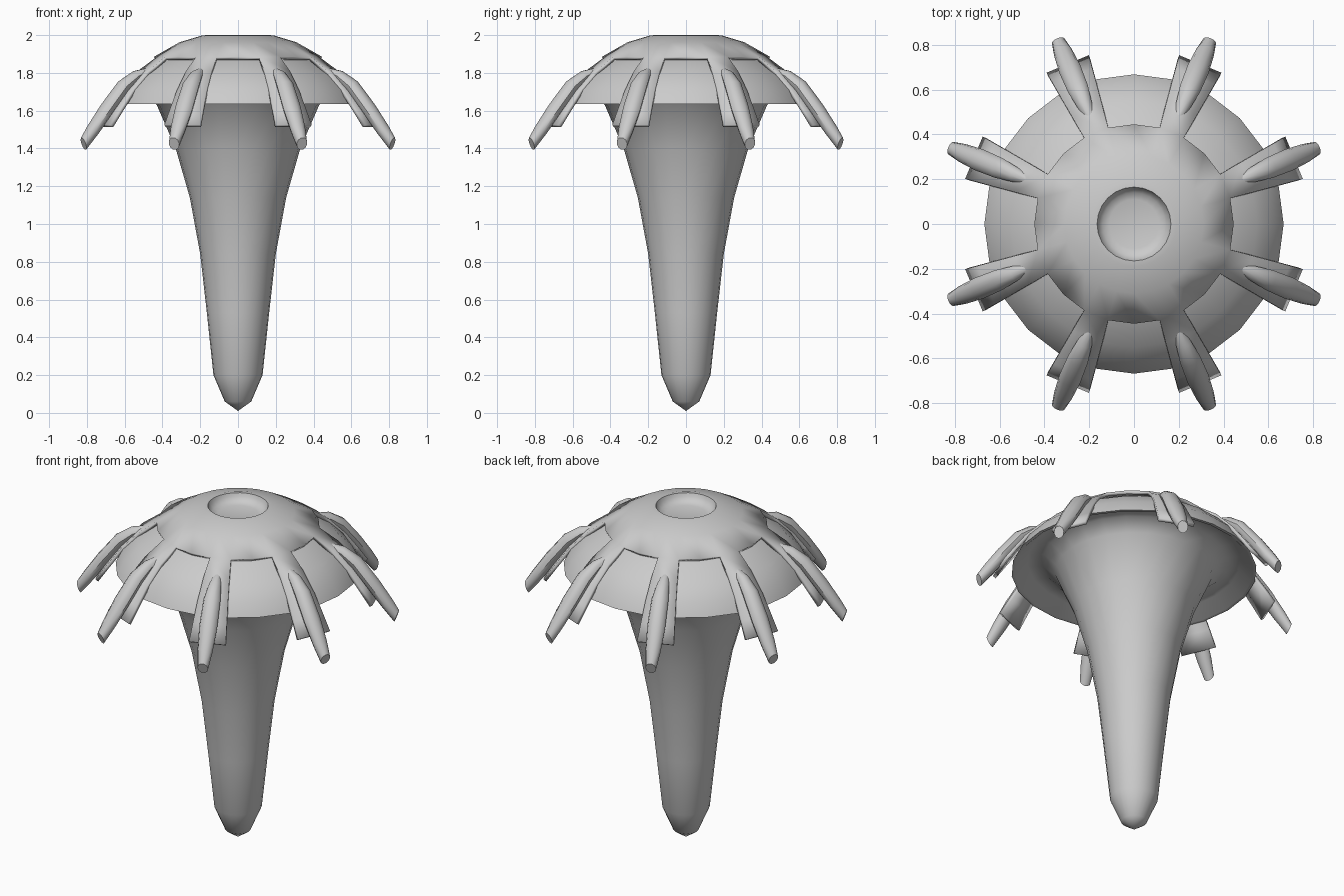
import bpy, bmesh, math
from math import cos, sin, pi

if "Cube" in bpy.data.objects:
    bpy.data.objects.remove(bpy.data.objects["Cube"])

SEG = 24


def finish(name, bm, angle=35):
    bmesh.ops.remove_doubles(bm, verts=bm.verts, dist=1e-5)
    bmesh.ops.recalc_face_normals(bm, faces=bm.faces)
    me = bpy.data.meshes.new(name)
    bm.to_mesh(me)
    bm.free()
    ob = bpy.data.objects.new(name, me)
    bpy.context.collection.objects.link(ob)
    bpy.ops.object.select_all(action='DESELECT')
    ob.select_set(True)
    bpy.context.view_layer.objects.active = ob
    bpy.ops.object.shade_smooth_by_angle(angle=math.radians(angle))
    return ob


def revolve(bm, profile, keep=lambda i: True):
    """Spin (radius, z) points around z, keeping only chosen segments."""
    def v(r, z, i):
        a = 2 * pi * i / SEG
        return bm.verts.new((r * cos(a), r * sin(a), z))
    for i in range(SEG):
        if not keep(i):
            continue
        for (r0, z0), (r1, z1) in zip(profile, profile[1:]):
            if r0 == 0:
                bm.faces.new((v(0, z0, 0), v(r1, z1, i), v(r1, z1, i + 1)))
            elif r1 == 0:
                bm.faces.new((v(r0, z0, i), v(0, z1, 0), v(r0, z0, i + 1)))
            else:
                bm.faces.new((v(r0, z0, i), v(r1, z1, i),
                              v(r1, z1, i + 1), v(r0, z0, i + 1)))


# Tapered stem flaring into the hollow underside and lower dome
bm = bmesh.new()
revolve(bm, [(0, 0.01), (0.07, 0.06), (0.13, 0.2), (0.165, 0.53), (0.2, 0.84),
             (0.255, 1.14), (0.33, 1.4), (0.43, 1.63), (0.5, 1.69), (0.58, 1.695),
             (0.65, 1.635), (0.668, 1.635), (0.63, 1.71), (0.55, 1.79),
             (0.44, 1.858), (0.3, 1.92), (0, 1.925)])
finish("stem_and_lower_cap", bm, 50)

# Upper cap with crater, plus eight drooping straps
bm = bmesh.new()
revolve(bm, [(0, 1.95), (0.11, 1.95), (0.14, 1.96), (0.158, 1.98), (0.165, 2.0),
             (0.19, 1.998), (0.31, 1.962), (0.445, 1.885)])
revolve(bm, [(0.445, 1.885), (0.55, 1.81), (0.65, 1.705), (0.72, 1.61), (0.78, 1.525)],
        keep=lambda i: i % 3 == 1)
cap = finish("upper_cap", bm)
mod = cap.modifiers.new("thickness", 'SOLIDIFY')
mod.thickness = 0.02
# keep the visible outer skin in place whichever way the normals settled
up = sum(p.normal.z * p.area for p in cap.data.polygons) > 0
mod.offset = -1 if up else 1

# Rounded pods lying on the straps: (radius, z, half width, half thickness)
path = [(0.51, 1.81, 0.02, 0.018), (0.58, 1.785, 0.035, 0.03),
        (0.655, 1.73, 0.047, 0.037), (0.75, 1.61, 0.05, 0.038),
        (0.83, 1.5, 0.042, 0.035), (0.885, 1.425, 0.03, 0.03)]
N = 10
for k in range(8):
    a = pi / 8 + k * pi / 4
    bm = bmesh.new()
    rings = []
    for j, (r, z, w, t) in enumerate(path):
        p, q = path[max(j - 1, 0)], path[min(j + 1, len(path) - 1)]
        dr, dz = q[0] - p[0], q[1] - p[1]
        n = math.hypot(dr, dz)
        nr, nz = -dz / n, dr / n
        if j == len(path) - 1:
            nr, nz = 0.4, 1.1  # steeply cut tip
        ring = []
        for i in range(N):
            b = 2 * pi * i / N
            u, h = w * cos(b), t * sin(b)
            x = r + nr * h
            ring.append(bm.verts.new((x * cos(a) - u * sin(a),
                                      x * sin(a) + u * cos(a), z + nz * h)))
        rings.append(ring)
    for A, B in zip(rings, rings[1:]):
        for i in range(N):
            bm.faces.new((A[i], A[(i + 1) % N], B[(i + 1) % N], B[i]))
    bm.faces.new(rings[0])
    bm.faces.new(rings[-1])
    finish(f"pod_{k + 1}", bm, 40)
